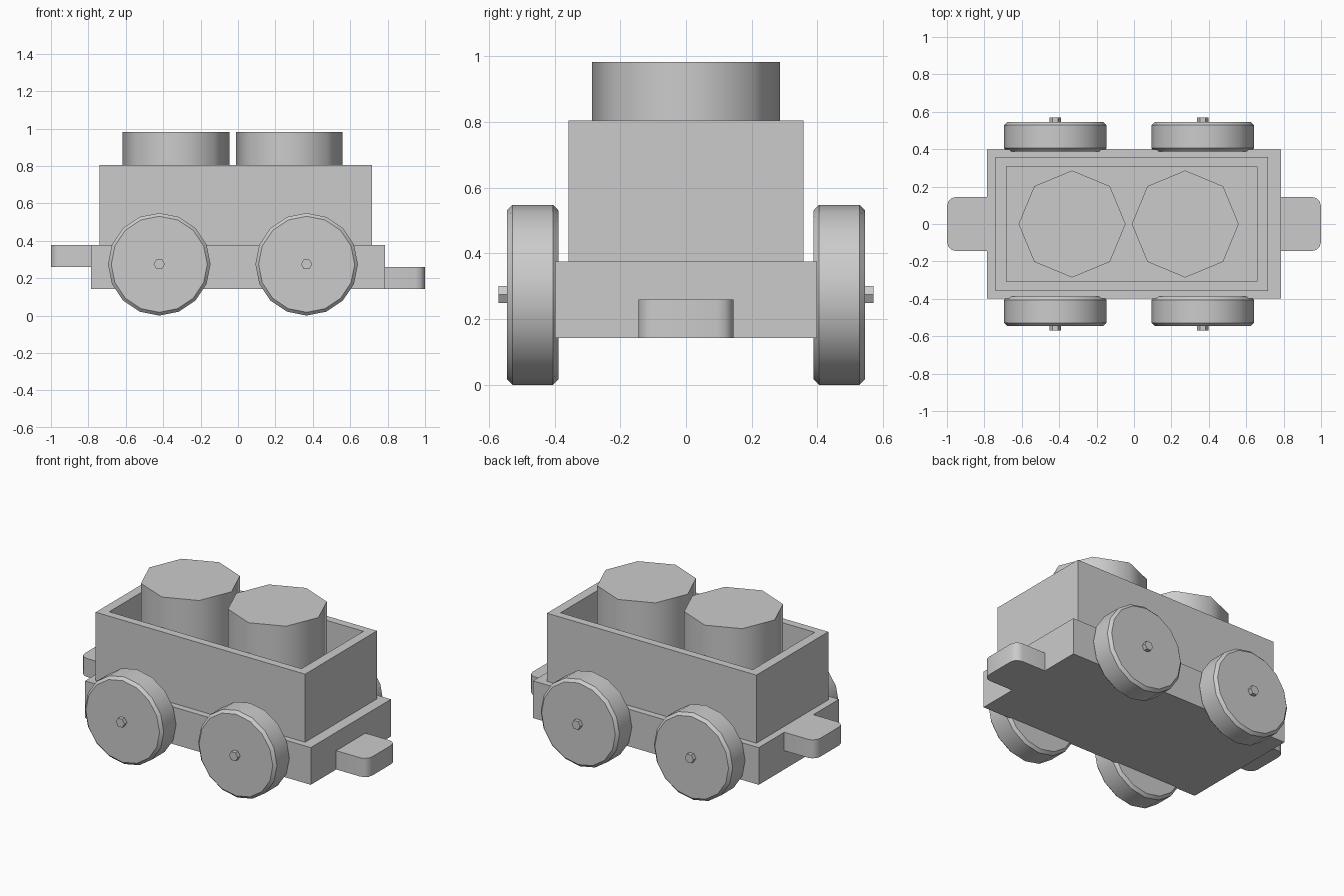
import bpy, bmesh, math
from mathutils import Matrix

if "Cube" in bpy.data.objects:
    bpy.data.objects.remove(bpy.data.objects["Cube"])


def make(name, bm, angle=None):
    bmesh.ops.recalc_face_normals(bm, faces=bm.faces)
    mesh = bpy.data.meshes.new(name)
    bm.to_mesh(mesh)
    bm.free()
    ob = bpy.data.objects.new(name, mesh)
    bpy.context.collection.objects.link(ob)
    if angle:
        bpy.ops.object.select_all(action='DESELECT')
        ob.select_set(True)
        bpy.context.view_layer.objects.active = ob
        bpy.ops.object.shade_smooth_by_angle(angle=math.radians(angle))
    return ob


def box(x0, x1, y, z0, z1):
    bm = bmesh.new()
    bmesh.ops.create_cube(bm, size=1)
    bmesh.ops.scale(bm, vec=(x1 - x0, 2 * y, z1 - z0), verts=bm.verts)
    bmesh.ops.translate(bm, vec=((x0 + x1) / 2, 0, (z0 + z1) / 2), verts=bm.verts)
    return bm


def cylinder(sides, r, depth, loc, along_y=False):
    bm = bmesh.new()
    bmesh.ops.create_cone(bm, cap_ends=True, segments=sides, radius1=r, radius2=r, depth=depth)
    # put a vertex on the +X axis
    v = max(bm.verts, key=lambda p: p.co.x)
    turn = Matrix.Rotation(-math.atan2(v.co.y, v.co.x), 4, 'Z')
    tilt = Matrix.Rotation(math.pi / 2, 4, 'X') if along_y else Matrix()
    bmesh.ops.transform(bm, matrix=Matrix.Translation(loc) @ tilt @ turn, verts=bm.verts)
    return bm


# Chassis
make("chassis", box(-0.785, 0.785, 0.398, 0.142, 0.376))

# Open wagon box: inset the top face, then sink it to the floor
bm = box(-0.74, 0.717, 0.357, 0.37, 0.804)
bm.normal_update()
top = max(bm.faces, key=lambda f: f.calc_center_median().z)
bmesh.ops.inset_individual(bm, faces=[top], thickness=0.07)
for v in top.verts:
    v.co.x += -0.01 * math.copysign(1, v.co.x)
sunk = bmesh.ops.extrude_discrete_faces(bm, faces=[top])['faces'][0]
for v in sunk.verts:
    v.co.z = 0.385
make("wagon_box", bm)

# Barrels
for i, x in enumerate((-0.331, 0.274)):
    make(f"barrel_{i + 1}", cylinder(8, 0.286, 0.597, (x, 0, 0.6835)), 46)

# Couplings with rounded outer corners: high at the left end, low at the right
for name, s, z0, z1 in (("left_coupling", -1, 0.26, 0.376), ("right_coupling", 1, 0.142, 0.26)):
    bm = box(*sorted((s * 0.78, s * 1.0)), 0.145, z0, z1)
    corners = [e for e in bm.edges if all(abs(v.co.x) > 0.99 for v in e.verts)
               and abs(e.verts[0].co.z - e.verts[1].co.z) > 0.01]
    bmesh.ops.bevel(bm, geom=corners, offset=0.05, segments=3, profile=0.5, affect='EDGES')
    make(name, bm, 40)

# Axles and bevelled wheels
for end, x in (("left", -0.421), ("right", 0.367)):
    make(f"{end}_axle", cylinder(6, 0.03, 1.14, (x, 0, 0.275), True), 30)
    for side, s in (("front", -1), ("back", 1)):
        bm = cylinder(16, 0.274, 0.157, (x, s * 0.4665, 0.274), True)
        rims = [e for e in bm.edges if abs(e.verts[0].co.y - e.verts[1].co.y) < 0.01]
        bmesh.ops.bevel(bm, geom=rims, offset=0.017, segments=1, affect='EDGES')
        make(f"{side}_{end}_wheel", bm, 30)
